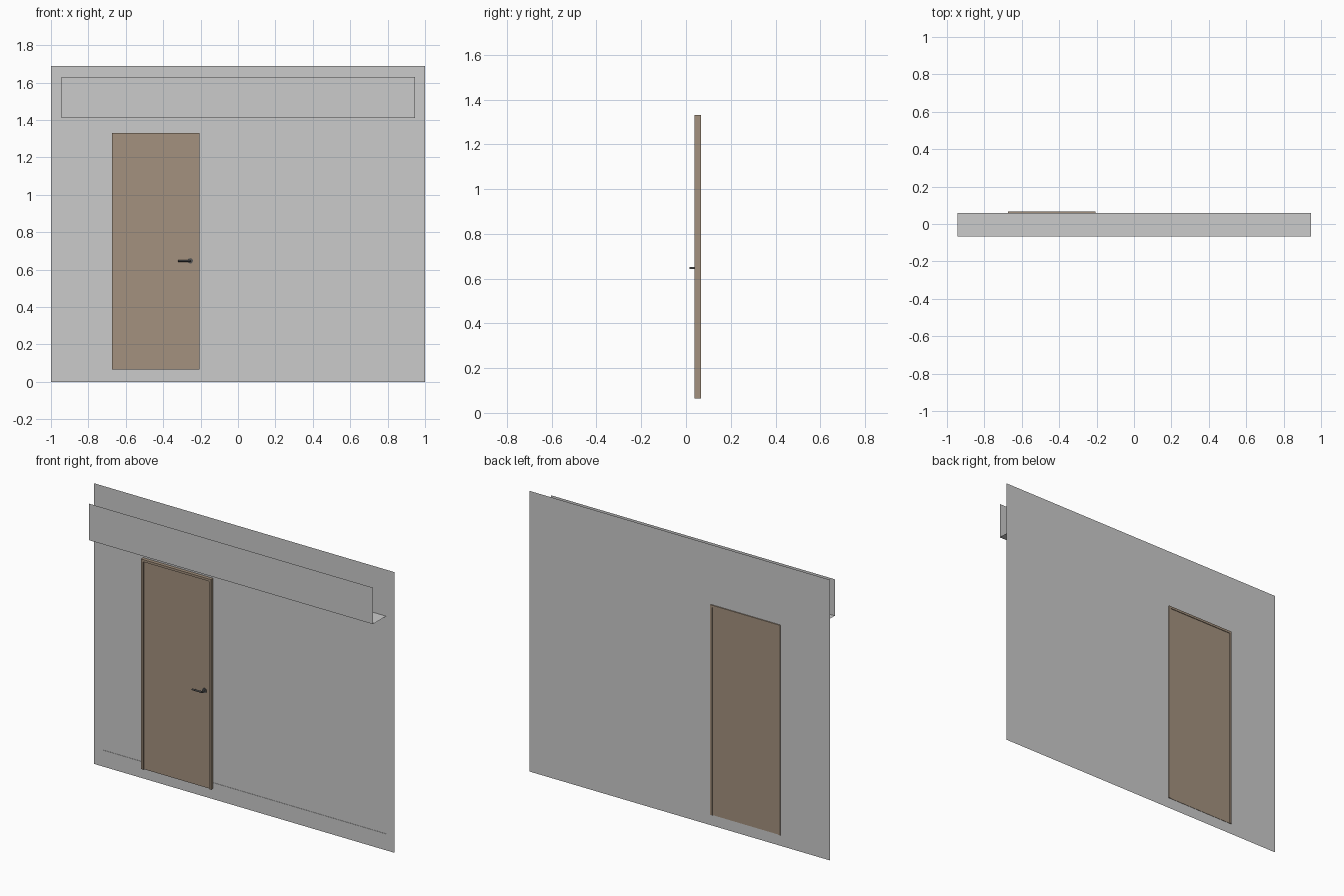
import bpy
import bmesh
import math
from mathutils import Matrix, Vector

cube = bpy.data.objects.get("Cube")
if cube:
    bpy.data.objects.remove(cube, do_unlink=True)


def material(name, rgb):
    mat = bpy.data.materials.new(name)
    mat.use_nodes = True
    color = (*rgb, 1.0)
    mat.diffuse_color = color
    mat.node_tree.nodes["Principled BSDF"].inputs["Base Color"].default_value = color
    return mat


GREY = material("light grey plaster", (0.6, 0.6, 0.6))
WOOD = material("brown wood", (0.37, 0.285, 0.21))
METAL = material("dark metal", (0.09, 0.09, 0.09))


def finish(name, bm, mat):
    mesh = bpy.data.meshes.new(name)
    bm.to_mesh(mesh)
    bm.free()
    mesh.materials.append(mat)
    obj = bpy.data.objects.new(name, mesh)
    bpy.context.collection.objects.link(obj)
    return obj


def box(name, low, high, mat):
    low, high = Vector(low), Vector(high)
    bm = bmesh.new()
    bmesh.ops.create_cube(bm, size=1)
    bmesh.ops.scale(bm, vec=high - low, verts=bm.verts)
    bmesh.ops.translate(bm, vec=(low + high) / 2, verts=bm.verts)
    return finish(name, bm, mat)


def rod(name, start, end, radius, mat):
    start, end = Vector(start), Vector(end)
    axis = end - start
    turn = axis.to_track_quat("Z", "Y").to_matrix().to_4x4()
    bm = bmesh.new()
    bmesh.ops.create_cone(bm, cap_ends=True, segments=20, radius1=radius, radius2=radius,
                          depth=axis.length,
                          matrix=Matrix.Translation((start + end) / 2) @ turn)
    for face in bm.faces:
        face.smooth = len(face.verts) == 4
    for edge in bm.edges:
        edge.smooth = edge.calc_face_angle(0) < math.radians(40)
    return finish(name, bm, mat)


def sheet(name, profile, x0, x1, mat):
    """Sweep a (y, z) profile along x as a thin open sheet."""
    bm = bmesh.new()
    rows = [[bm.verts.new((x, y, z)) for x in (x0, x1)] for y, z in profile]
    for a, b in zip(rows, rows[1:]):
        bm.faces.new((a[0], a[1], b[1], b[0]))
    return finish(name, bm, mat)


WALL_Y = 0.06
LEFT, RIGHT = -0.673, -0.207      # door opening
FLOOR, HEAD = 0.065, 1.33
TRIM = 0.014
FRONT, BACK = 0.039, 0.066        # frame depth

# Wall sheet with the door opening left out
bm = bmesh.new()
xs, zs = (-1, LEFT, RIGHT, 1), (0, FLOOR, HEAD, 1.69)
grid = [[bm.verts.new((x, WALL_Y, z)) for x in xs] for z in zs]
for r in range(3):
    for c in range(3):
        if (r, c) != (1, 1):
            bm.faces.new((grid[r][c], grid[r][c + 1], grid[r + 1][c + 1], grid[r + 1][c]))
bmesh.ops.dissolve_limit(bm, angle_limit=0.01, verts=bm.verts, edges=bm.edges)
finish("wall", bm, GREY)

# Boxed bulkhead: front fascia and underside
sheet("bulkhead", [(-0.066, 1.63), (-0.066, 1.41), (WALL_Y, 1.41)], -0.945, 0.945, GREY)

# Skirting strips either side of the door
for side, x0, x1 in (("right", -0.945, LEFT), ("left", RIGHT, 0.945)):
    sheet(f"skirting_{side}", [(WALL_Y, 0.1), (0.058, 0.1), (0.058, FLOOR)], x0, x1, GREY)

# Door frame and leaf
box("frame_right_jamb", (LEFT, FRONT, FLOOR), (LEFT + TRIM, BACK, HEAD), WOOD)
box("frame_left_jamb", (RIGHT - TRIM, FRONT, FLOOR), (RIGHT, BACK, HEAD), WOOD)
box("frame_head", (LEFT + TRIM, FRONT, HEAD - TRIM), (RIGHT - TRIM, BACK, HEAD), WOOD)
box("door_leaf", (LEFT + TRIM, 0.046, FLOOR), (RIGHT - TRIM, 0.062, HEAD - TRIM), WOOD)

# Lever handle
HX, HZ = -0.255, 0.647
rod("handle_rosette", (HX, 0.047, HZ), (HX, 0.041, HZ), 0.014, METAL)
rod("handle_neck", (HX, 0.045, HZ), (HX, 0.016, HZ), 0.005, METAL)
rod("handle_lever", (HX + 0.005, 0.02, HZ), (-0.32, 0.02, HZ), 0.005, METAL)
